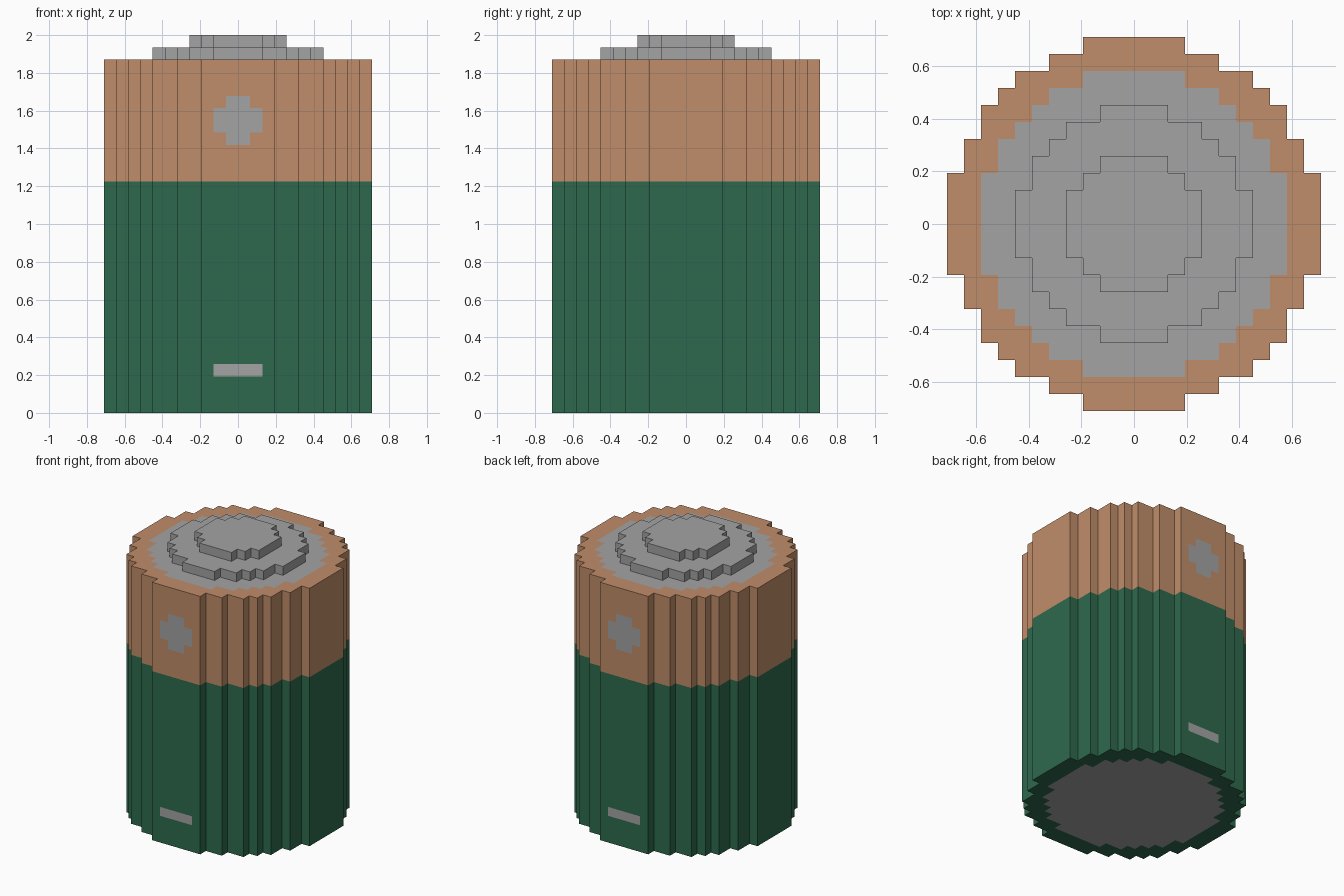
import bpy
import bmesh
from mathutils import Vector

cube = bpy.data.objects.get("Cube")
if cube:
    bpy.data.objects.remove(cube, do_unlink=True)

U = 2 / 31  # size of one block


def make_material(name, rgb):
    m = bpy.data.materials.new(name)
    m.use_nodes = True
    m.diffuse_color = (*rgb, 1)
    bsdf = next(n for n in m.node_tree.nodes if n.type == 'BSDF_PRINCIPLED')
    bsdf.inputs["Base Color"].default_value = (*rgb, 1)
    return m


MATERIALS = [make_material("dark_green", (0.027, 0.141, 0.074)),
             make_material("copper", (0.527, 0.266, 0.144)),
             make_material("grey_metal", (0.366, 0.366, 0.366))]
GREEN, COPPER, GREY = range(3)

# Stepped discs: half-width of each block row, counted from the middle outwards
CASING = (11, 11, 11, 10, 10, 9, 9, 8, 7, 5, 3)
END_DISC = (9, 9, 9, 8, 8, 7, 6, 5, 3)
COLLAR = (7, 7, 6, 6, 5, 4, 2)
BUTTON = (4, 4, 3, 2)


def inside(rows, x, y):
    """True when the point x, y (in blocks) lies in the stepped disc."""
    row = int(abs(y))
    return row < len(rows) and abs(x) < rows[row]


def stepped_cylinder(name, rows, z0, z1, paint, bottom=True):
    """Skin a stack of blocks, painting each face by its centre and normal."""
    bm = bmesh.new()

    def quad(centre, normal):
        n = Vector(normal)
        a = Vector((0, 0, 1)) if n.z == 0 else Vector((1, 0, 0))
        b = n.cross(a)
        corners = [centre + (i * a + j * b) / 2
                   for i, j in ((-1, -1), (1, -1), (1, 1), (-1, 1))]
        face = bm.faces.new([bm.verts.new(c * U) for c in corners])
        face.material_index = paint(centre, n)

    r = len(rows)
    for i in range(-r, r):
        for j in range(-r, r):
            x, y = i + 0.5, j + 0.5
            if not inside(rows, x, y):
                continue
            quad(Vector((x, y, z1)), (0, 0, 1))
            if bottom:
                quad(Vector((x, y, z0)), (0, 0, -1))
            for dx, dy in ((1, 0), (-1, 0), (0, 1), (0, -1)):
                if not inside(rows, x + dx, y + dy):
                    for k in range(z0, z1):
                        quad(Vector((x + dx / 2, y + dy / 2, k + 0.5)), (dx, dy, 0))

    # Weld the blocks and merge flat regions of one colour
    bmesh.ops.remove_doubles(bm, verts=bm.verts, dist=U / 100)
    bmesh.ops.dissolve_limit(bm, angle_limit=0.01, verts=bm.verts,
                             edges=bm.edges, delimit={'MATERIAL'})
    mesh = bpy.data.meshes.new(name)
    bm.to_mesh(mesh)
    bm.free()
    for m in MATERIALS:
        mesh.materials.append(m)
    obj = bpy.data.objects.new(name, mesh)
    bpy.context.collection.objects.link(obj)
    return obj


def paint_casing(c, n):
    # Grey discs set into both ends
    if n.z and inside(END_DISC, c.x, c.y):
        return GREY
    # Plus and minus signs on the front and back
    if abs(n.y) > 0.5 and abs(c.y) > 10.9:
        ax, az = abs(c.x), abs(c.z - 24)
        plus = (ax < 1 and az < 2) or (ax < 2 and az < 1)
        minus = ax < 2 and 3 < c.z < 4
        if plus or minus:
            return GREY
    return COPPER if c.z > 19 else GREEN


def paint_metal(c, n):
    return GREY


stepped_cylinder("battery_casing", CASING, 0, 29, paint_casing)
stepped_cylinder("terminal_collar", COLLAR, 29, 30, paint_metal, bottom=False)
stepped_cylinder("terminal_button", BUTTON, 30, 31, paint_metal, bottom=False)
